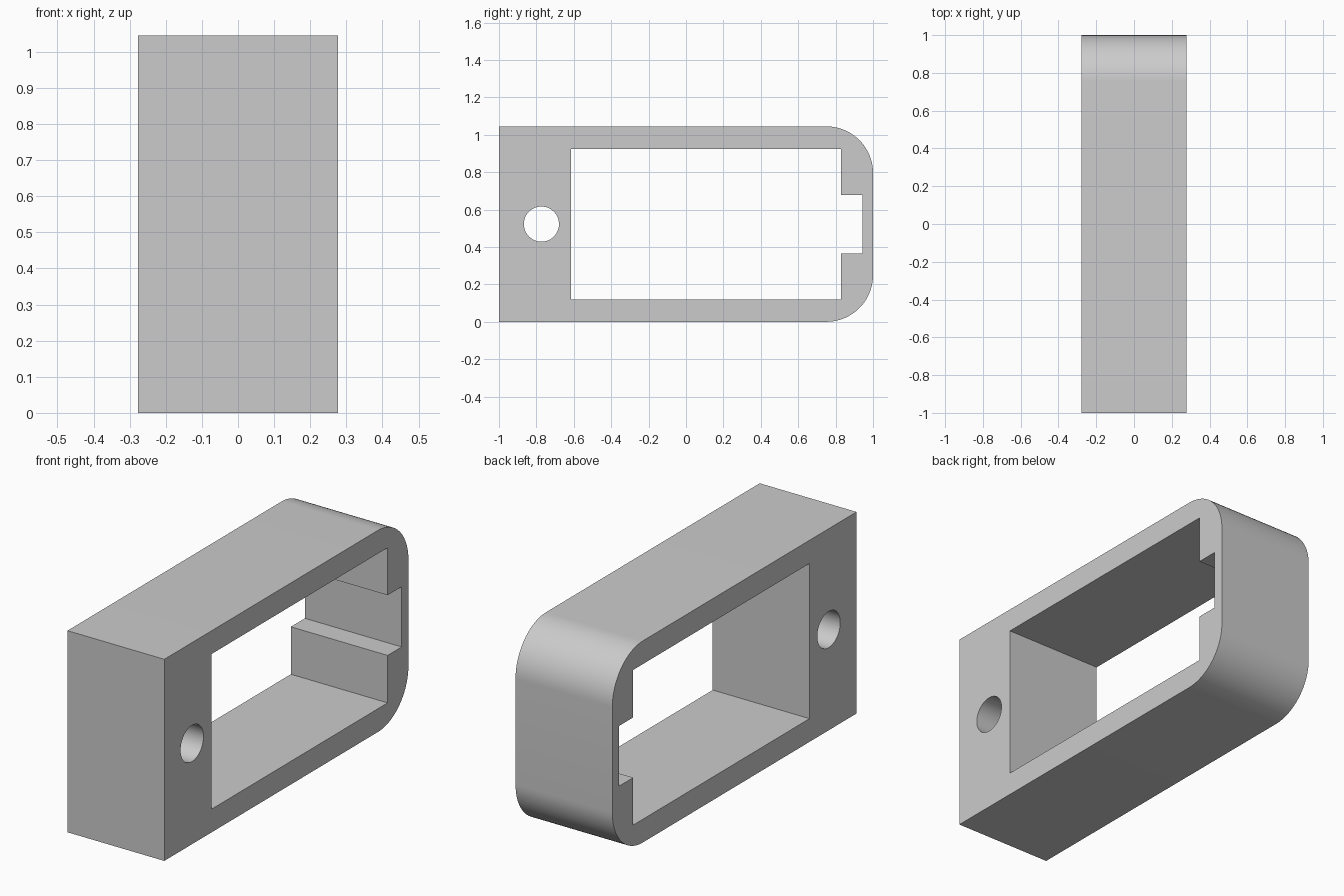
import bpy, bmesh
from math import sin, cos, pi, radians

cube = bpy.data.objects.get("Cube")
if cube:
    bpy.data.objects.remove(cube, do_unlink=True)

WIDTH, HEIGHT, RADIUS = 0.555, 1.045, 0.25
MID = HEIGHT / 2


def arc(cy, cz, r, start, end, steps):
    """Points along an arc in the side (y, z) plane, angles in degrees."""
    angles = [radians(start + (end - start) * i / steps) for i in range(steps + 1)]
    return [(cy + r * cos(a), cz + r * sin(a)) for a in angles]


# Outer outline: square front corners, rounded back corners
outline = [(-1, HEIGHT), (-1, 0)]
outline += arc(1 - RADIUS, RADIUS, RADIUS, -90, 0, 20)
outline += arc(1 - RADIUS, HEIGHT - RADIUS, RADIUS, 0, 90, 20)

# Rectangular window with a notch in its back wall
lower = [(-0.615, -0.402), (0.829, -0.402), (0.829, -0.156), (0.944, -0.156)]
window = [(y, MID + z) for y, z in lower]
window += [(y, MID - z) for y, z in reversed(lower)]

# Round cross hole near the front
hole = arc(-0.773, MID, 0.094, 0, 360, 48)[:-1]

# Fill the profile and extrude it across the width
bm = bmesh.new()
for loop in (outline, window, hole):
    verts = [bm.verts.new((-WIDTH / 2, y, z)) for y, z in loop]
    for a, b in zip(verts, verts[1:] + verts[:1]):
        bm.edges.new((a, b))
bmesh.ops.triangle_fill(bm, use_beauty=True, use_dissolve=False, edges=bm.edges[:])
extruded = bmesh.ops.extrude_face_region(bm, geom=bm.faces[:], use_keep_orig=True)
moved = [v for v in extruded["geom"] if isinstance(v, bmesh.types.BMVert)]
bmesh.ops.translate(bm, verts=moved, vec=(WIDTH, 0, 0))
bmesh.ops.recalc_face_normals(bm, faces=bm.faces[:])

mesh = bpy.data.meshes.new("bracket_frame")
bm.to_mesh(mesh)
bm.free()
frame = bpy.data.objects.new("bracket_frame", mesh)
bpy.context.collection.objects.link(frame)

# Plain grey finish
grey = bpy.data.materials.new("light_grey")
grey.use_nodes = True
colour = (0.6, 0.6, 0.6, 1)
grey.diffuse_color = colour
grey.node_tree.nodes["Principled BSDF"].inputs["Base Color"].default_value = colour
mesh.materials.append(grey)

# Smooth curves, crisp corners
bpy.context.view_layer.objects.active = frame
frame.select_set(True)
bpy.ops.object.shade_smooth_by_angle(angle=radians(30))
